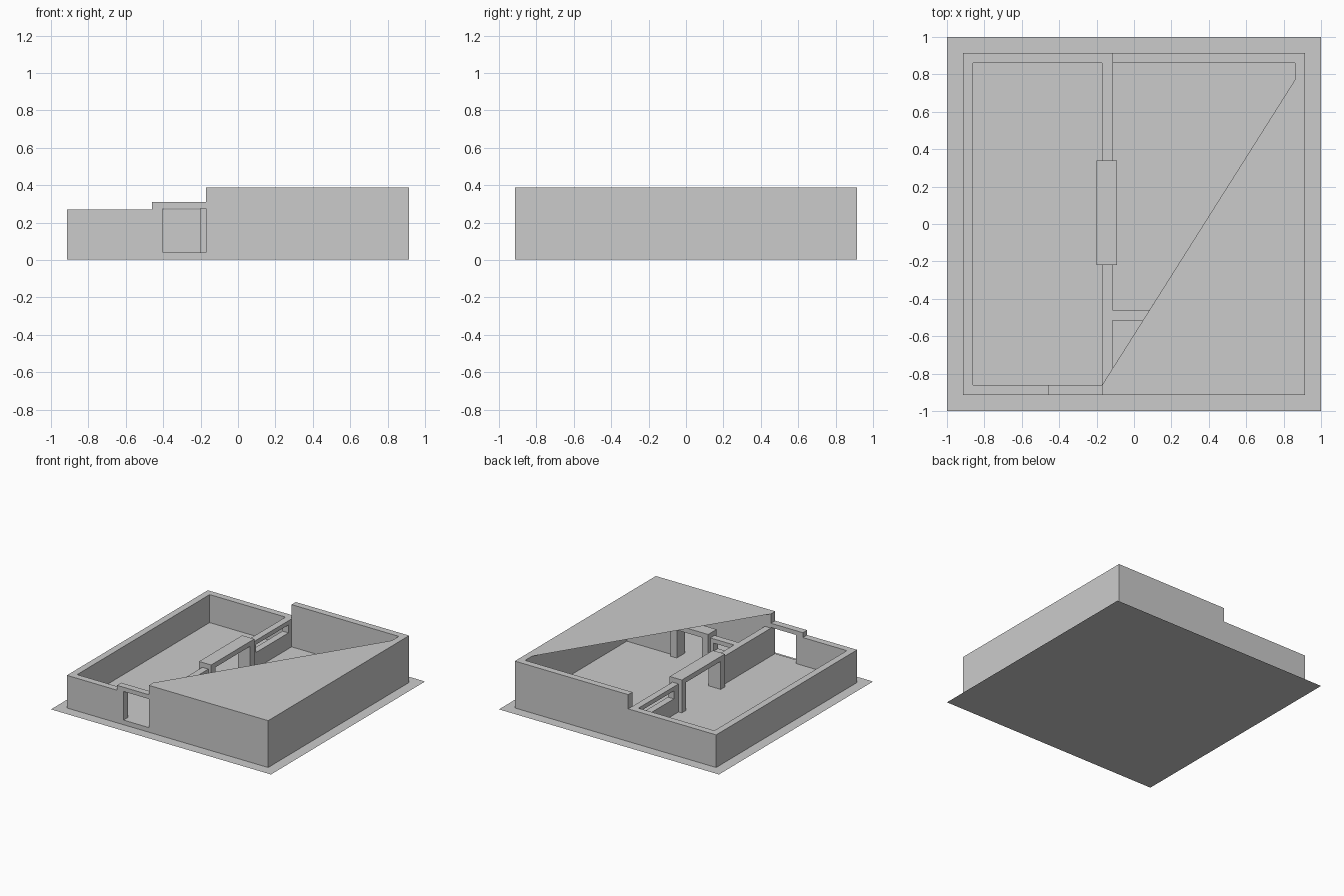
import bpy, bmesh
from mathutils import Vector

if "Cube" in bpy.data.objects:
    bpy.data.objects.remove(bpy.data.objects["Cube"])

O, I = 0.915, 0.86          # outer and inner wall faces
FLOOR, LOW, FRAME, HIGH = 0.04, 0.27, 0.31, 0.387
T = 0.055                   # wall and jamb thickness


def extrude(name, pts, offset):
    """Solid (or flat sheet when offset is None) from a planar outline."""
    bm = bmesh.new()
    face = bm.faces.new([bm.verts.new(p) for p in pts])
    if offset:
        ret = bmesh.ops.extrude_face_region(bm, geom=[face], use_keep_orig=True)
        verts = [v for v in ret["geom"] if isinstance(v, bmesh.types.BMVert)]
        bmesh.ops.translate(bm, verts=verts, vec=Vector(offset))
        bmesh.ops.recalc_face_normals(bm, faces=bm.faces)
    mesh = bpy.data.meshes.new(name)
    bm.to_mesh(mesh)
    bm.free()
    ob = bpy.data.objects.new(name, mesh)
    bpy.context.collection.objects.link(ob)
    return ob


def box(name, x0, x1, y0, y1, z0, z1):
    pts = [(x0, y0, z0), (x1, y0, z0), (x1, y1, z0), (x0, y1, z0)]
    return extrude(name, pts, (0, 0, z1 - z0))


def along_x(name, prof, y0, y1):
    return extrude(name, [(x, y0, z) for x, z in prof], (0, y1 - y0, 0))


def along_y(name, prof, x0, x1):
    return extrude(name, [(x0, y, z) for y, z in prof], (x1 - x0, 0, 0))


def cut(ob, *size):
    cutter = box(ob.name + "_cutter", *size)
    cutter.hide_render = True
    cutter.hide_viewport = True
    mod = ob.modifiers.new("opening", "BOOLEAN")
    mod.object = cutter
    mod.operation = "DIFFERENCE"
    mod.solver = "EXACT"


def portal(a, b):
    """Upside-down U outline of a door frame."""
    return [(a, FLOOR), (a, FRAME), (b, FRAME), (b, FLOOR),
            (b - T, FLOOR), (b - T, LOW), (a + T, LOW), (a + T, FLOOR)]


# Site and floor
extrude("ground_sheet", [(-1, -1, 0), (1, -1, 0), (1, 1, 0), (-1, 1, 0)], None)
box("floor_slab", -I, I, -I, I, 0.002, FLOOR)

# Outer walls
box("left_wall", -O, -I, -I, I, 0.002, LOW)
box("right_wall", I, O, -I, I, 0.002, HIGH)
along_x("back_wall", [(-O, 0.002), (O, 0.002), (O, HIGH), (-0.115, HIGH),
                      (-0.115, LOW), (-O, LOW)], I, O)
front = along_x("front_wall", [(-O, 0.002), (O, 0.002), (O, HIGH), (-0.17, HIGH),
                               (-0.17, FRAME), (-0.46, FRAME), (-0.46, LOW),
                               (-O, LOW)], -O, -I)
cut(front, -0.40, -0.17, -1.0, -0.8, FLOOR, 0.275)

# Roof sheet over the front right half
extrude("roof_sheet", [(-0.17, -I, HIGH), (I, -I, HIGH), (I, 0.77, HIGH)], None)

# Dividing wall with its wide doorway
rear = box("divider_rear", -0.17, -0.115, 0.34, I, FLOOR, LOW)
cut(rear, -0.3, 0.0, 0.40, 0.82, 0.17, 0.235)
box("divider_front", -0.17, -0.115, -I, -0.22, FLOOR, LOW)
along_y("divider_door_frame", portal(-0.22, 0.34), -0.20, -0.09)

# Cross wall under the roof with a narrower doorway
cross = box("cross_wall_left", -0.115, 0.10, -0.515, -0.46, FLOOR, LOW)
cut(cross, -0.08, 0.07, -0.6, -0.4, 0.17, 0.235)
along_x("cross_door_frame", portal(0.10, 0.44), -0.54, -0.43)
box("cross_wall_right", 0.44, I, -0.515, -0.46, FLOOR, LOW)
